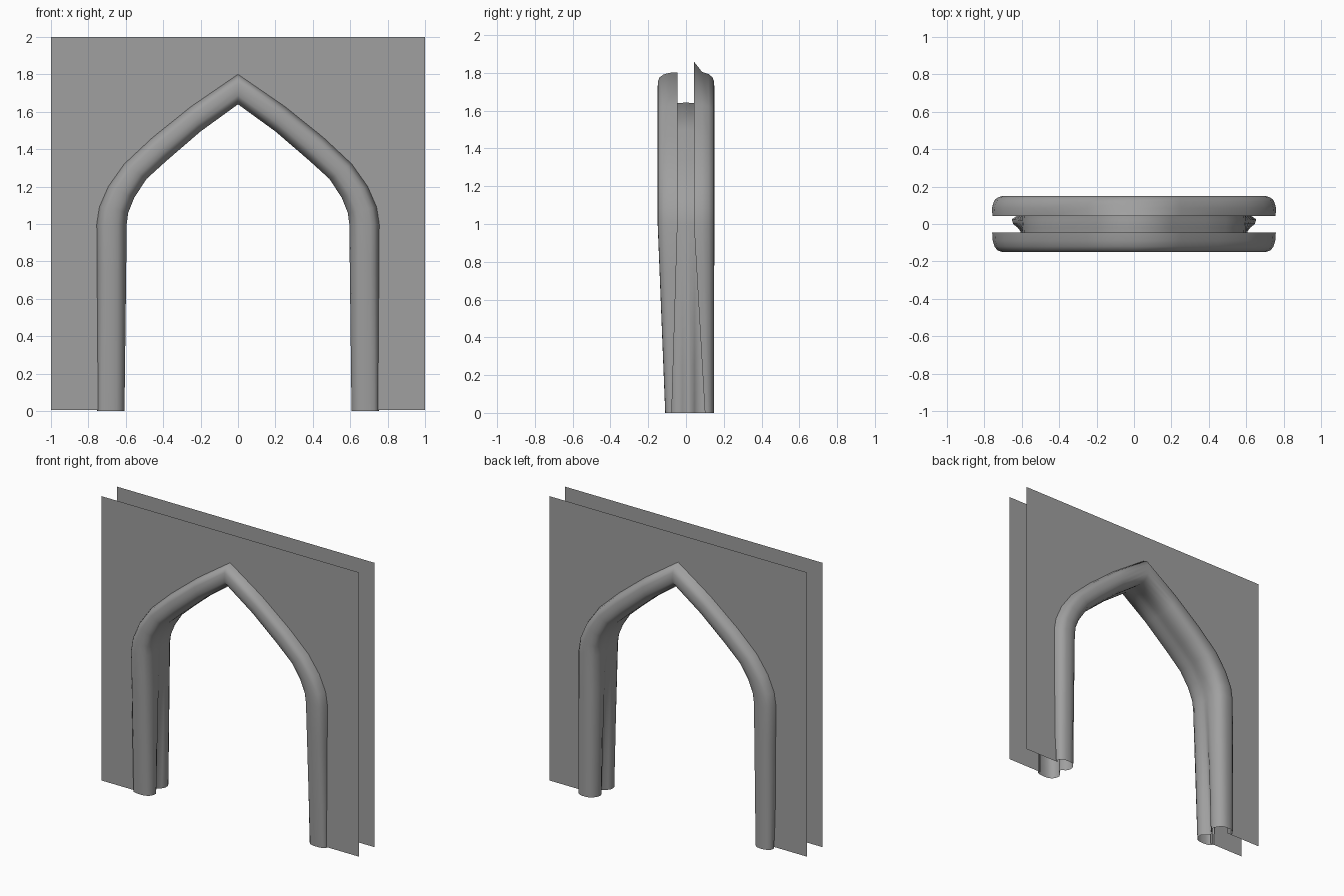
import bpy, bmesh

if "Cube" in bpy.data.objects:
    bpy.data.objects.remove(bpy.data.objects["Cube"])

# Arch stations on the right side: outer (x, z), inner (x, z), base blend
STATIONS = [((0.747 + 0.005 * z, z), (0.607 - 0.012 * z, z), 1 - z) for z in (0, 0.25, 0.5, 0.75, 1.0)]
STATIONS += [
    ((0.738, 1.09), (0.587, 1.06), 0),
    ((0.69, 1.20), (0.555, 1.14), 0),
    ((0.605, 1.32), (0.49, 1.24), 0),
    ((0.455, 1.46), (0.38, 1.34), 0),
    ((0.25, 1.625), (0.20, 1.495), 0),
    ((0.0, 1.797), (0.0, 1.64), 0),
]

# Moulding sections (w: 0 inner .. 1 outer, y), at the head and at the feet
HEAD = [(1.04, -.045), (1.02, -.09), (.96, -.12), (.87, -.14), (.72, -.149), (.5, -.15),
        (.3, -.147), (.15, -.13), (.04, -.10), (0, -.07), (0, -.045),
        (.01, -.02), (.02, .0), (.01, .02),
        (0, .045), (0, .07), (.04, .10), (.15, .13), (.3, .147),
        (.5, .15), (.72, .149), (.87, .14), (.98, .12), (1.05, .085), (1.03, .042)]
FOOT = [(1.03, -.075), (1.01, -.085), (.97, -.098), (.87, -.105), (.72, -.109), (.5, -.11),
        (.3, -.107), (.15, -.098), (.04, -.08), (0, -.06), (0, -.04),
        (.10, -.02), (.28, .0), (.33, .025),
        (.12, .045), (.02, .07), (.04, .10), (.15, .125), (.3, .143),
        (.5, .148), (.72, .147), (.87, .14), (.98, .13), (1.03, .115), (1.04, .10)]

GREY = bpy.data.materials.new("dark_grey")
GREY.diffuse_color = (0.35, 0.35, 0.35, 1)
GREY.use_nodes = True
GREY.node_tree.nodes["Principled BSDF"].inputs["Base Color"].default_value = GREY.diffuse_color


def make_object(name, bm):
    mesh = bpy.data.meshes.new(name)
    bm.to_mesh(mesh)
    bm.free()
    mesh.materials.append(GREY)
    ob = bpy.data.objects.new(name, mesh)
    bpy.context.collection.objects.link(ob)
    return ob


def ring(bm, station, side):
    (ox, oz), (ix, iz), t = station
    verts = []
    for k, ((w0, y0), (w1, y1)) in enumerate(zip(HEAD, FOOT)):
        w, y = w0 + (w1 - w0) * t, y0 + (y1 - y0) * t
        # the back lip rises to a small point at the apex
        if ox == 0 and k == len(HEAD) - 1:
            w = 1.4
        verts.append(bm.verts.new((side * (ix + (ox - ix) * w), y, iz + (oz - iz) * w)))
    return verts


# Arch moulding swept from the right foot over the apex to the left foot
bm = bmesh.new()
rings = [ring(bm, s, 1) for s in STATIONS] + [ring(bm, s, -1) for s in STATIONS[-2::-1]]
for a, b in zip(rings, rings[1:]):
    for k in range(len(HEAD) - 1):
        bm.faces.new((a[k], a[k + 1], b[k + 1], b[k]))
bmesh.ops.recalc_face_normals(bm, faces=bm.faces)
# Face the moulding outwards
bm.faces.ensure_lookup_table()
front = min(bm.faces, key=lambda f: f.calc_center_median().y)
if front.normal.y > 0:
    bmesh.ops.reverse_faces(bm, faces=bm.faces)
moulding = make_object("arch_moulding", bm)
bpy.context.view_layer.objects.active = moulding
moulding.select_set(True)
bpy.ops.object.shade_smooth_by_angle(angle=1.3)


# Thin wall sheets, their opening edge tucked inside the moulding
def wall(name, y, facing):
    bm = bmesh.new()
    for side in (1, -1):
        outline = [(i[0] + (o[0] - i[0]) * 0.9, i[1] + (o[1] - i[1]) * 0.9) for o, i, t in STATIONS]
        outline[0] = (outline[0][0], 0.005)
        outline += [(0, 2), (1, 2), (1, 0.005)]
        face = bm.faces.new([bm.verts.new((side * x, y, z)) for x, z in outline])
        face.normal_update()
        if face.normal.y * facing < 0:
            face.normal_flip()
    bmesh.ops.remove_doubles(bm, verts=bm.verts, dist=1e-4)
    make_object(name, bm)


wall("front_wall", -0.087, -1)
wall("back_wall", 0.087, 1)
